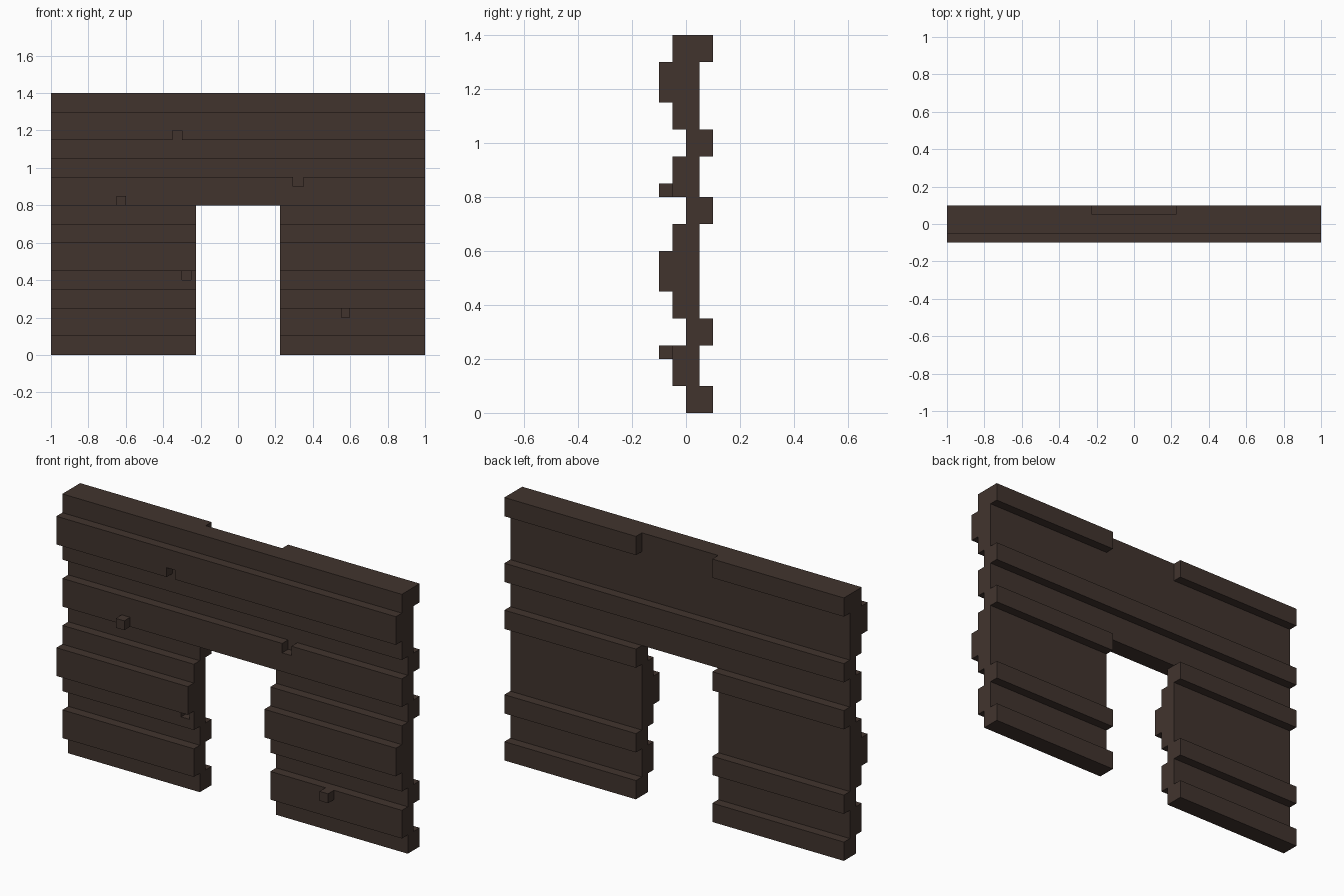
import bpy, bmesh

if "Cube" in bpy.data.objects:
    bpy.data.objects.remove(bpy.data.objects["Cube"])

# Colour
mat = bpy.data.materials.new("dark brown wood")
mat.diffuse_color = (0.053, 0.034, 0.027, 1.0)
mat.use_nodes = True
mat.node_tree.nodes["Principled BSDF"].inputs["Base Color"].default_value = mat.diffuse_color

# Wall courses: (bottom z, top z, front y, back y)
courses = [
    (0.00, 0.10, 0.00, 0.10), (0.10, 0.25, -0.05, 0.05), (0.25, 0.35, 0.00, 0.10),
    (0.35, 0.45, -0.05, 0.05), (0.45, 0.60, -0.10, 0.05), (0.60, 0.70, -0.05, 0.05),
    (0.70, 0.80, 0.00, 0.10), (0.80, 0.95, -0.05, 0.05), (0.95, 1.05, 0.00, 0.10),
    (1.05, 1.15, -0.05, 0.05), (1.15, 1.30, -0.10, 0.05), (1.30, 1.40, -0.05, 0.10),
]
# Boxes: x0, x1, y0, y1, z0, z1
pegs = [(-0.65, -0.60, -0.10, -0.05, 0.80, 0.85),
        (0.55, 0.60, -0.10, -0.05, 0.20, 0.25)]
cuts = [(-0.225, 0.225, -1, 1, 0.00, 0.80),          # doorway
        (-0.225, 0.225, 0.05, 1, 1.30, 1.40),        # gap in the top rail
        (-0.35, -0.30, -0.10, -0.05, 1.15, 1.20),    # chipped notches
        (0.295, 0.35, -0.05, 0.00, 0.90, 0.95),
        (-0.30, -0.25, -0.05, 0.00, 0.40, 0.45)]

# Cell grid whose lines fall on every part edge
xs = sorted({-1.0, 1.0} | {v for b in pegs + cuts for v in b[:2]})
ys = [-0.10, -0.05, 0.0, 0.05, 0.10]
zs = [round(0.05 * i, 2) for i in range(29)]


def inside(b, x, y, z):
    return b[0] < x < b[1] and b[2] < y < b[3] and b[4] < z < b[5]


def solid(i, j, k):
    if not (0 <= i < len(xs) - 1 and 0 <= j < len(ys) - 1 and 0 <= k < len(zs) - 1):
        return False
    p = [(g[n] + g[n + 1]) / 2 for g, n in ((xs, i), (ys, j), (zs, k))]
    if any(inside(b, *p) for b in cuts):
        return False
    return (any(inside(b, *p) for b in pegs) or
            any(z0 < p[2] < z1 and f < p[1] < r for z0, z1, f, r in courses))


# Skin the solid cells, then merge flat regions into clean faces
bm = bmesh.new()
grid = {}


def vert(c):
    if c not in grid:
        grid[c] = bm.verts.new((xs[c[0]], ys[c[1]], zs[c[2]]))
    return grid[c]


for i in range(len(xs) - 1):
    for j in range(len(ys) - 1):
        for k in range(len(zs) - 1):
            if not solid(i, j, k):
                continue
            for axis in range(3):
                for side in (0, 1):
                    n = [i, j, k]
                    n[axis] += 2 * side - 1
                    if solid(*n):
                        continue
                    quad = []
                    for u, v in ((0, 0), (1, 0), (1, 1), (0, 1)):
                        c = [i, j, k]
                        c[axis] += side
                        c[(axis + 1) % 3] += u
                        c[(axis + 2) % 3] += v
                        quad.append(vert(tuple(c)))
                    bm.faces.new(quad if side else quad[::-1])
bmesh.ops.dissolve_limit(bm, angle_limit=0.01, verts=bm.verts[:], edges=bm.edges[:])

mesh = bpy.data.meshes.new("plank_wall")
bm.to_mesh(mesh)
bm.free()
mesh.materials.append(mat)
bpy.context.collection.objects.link(bpy.data.objects.new("plank_wall_with_doorway", mesh))
